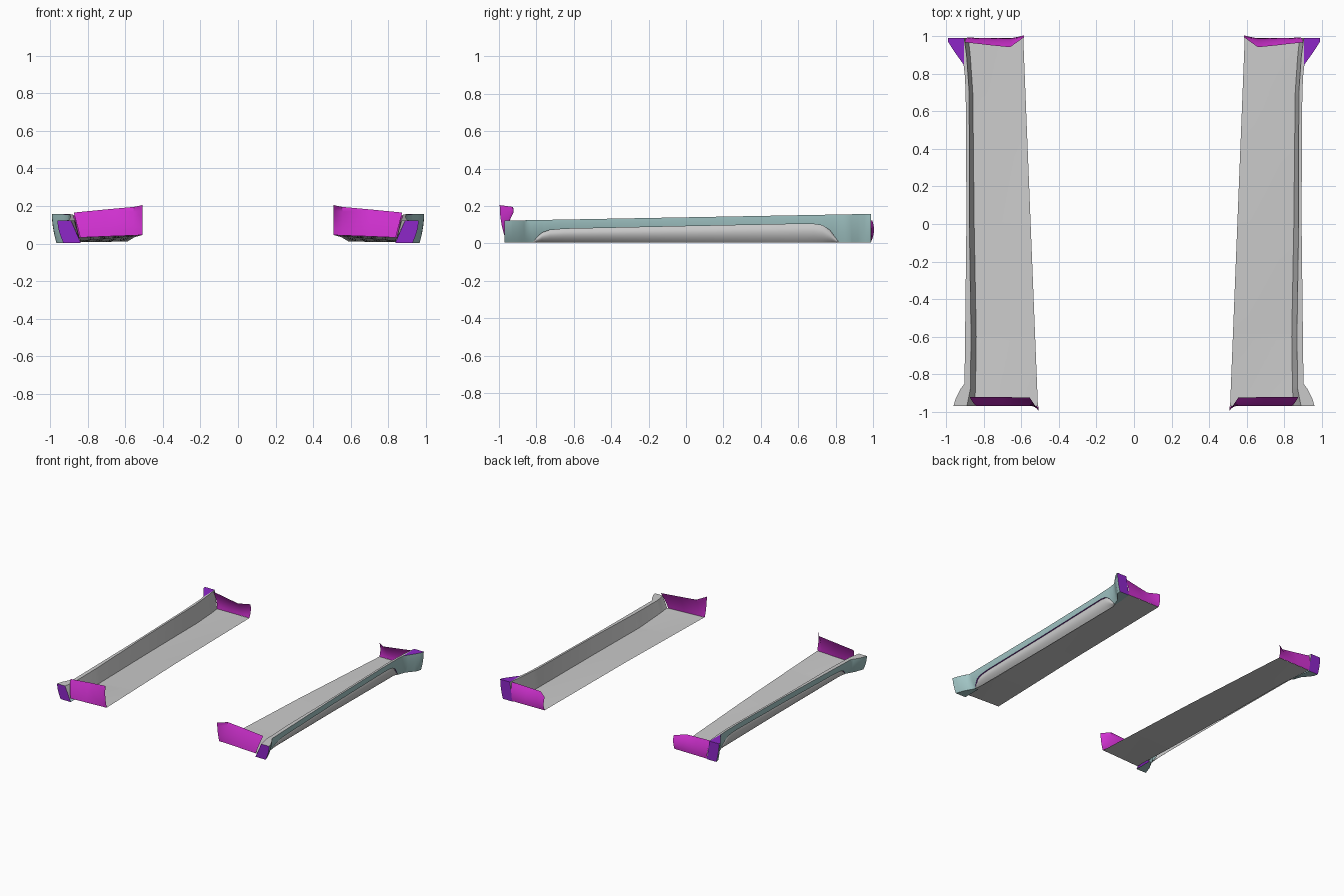
import bpy, bmesh

if "Cube" in bpy.data.objects:
    bpy.data.objects.remove(bpy.data.objects["Cube"])

def mat(name, c):
    m = bpy.data.materials.new(name)
    m.diffuse_color = (*c, 1)
    m.use_nodes = True
    m.node_tree.nodes["Principled BSDF"].inputs["Base Color"].default_value = m.diffuse_color
    return m

TEAL = mat("teal", (0.36, 0.56, 0.56))
MAGENTA = mat("magenta", (0.62, 0.03, 0.62))
VIOLET = mat("violet", (0.27, 0.02, 0.58))

def lerp(pts, y):
    """Piecewise linear value from (y, value) pairs."""
    if y <= pts[0][0]:
        return pts[0][1]
    for (a, va), (b, vb) in zip(pts, pts[1:]):
        if y <= b:
            return va + (vb - va) * (y - a) / (b - a)
    return pts[-1][1]

def loft(name, rows, material=None, flip=False, angle=35):
    """Skin a grid of points and mirror it to the other side of the car."""
    bm = bmesh.new()
    g = [[bm.verts.new(p) for p in r] for r in rows]
    for a, b in zip(g, g[1:]):
        for i in range(len(a) - 1):
            q = [a[i], a[i + 1], b[i + 1], b[i]]
            bm.faces.new(q[::-1] if flip else q)
    bmesh.ops.remove_doubles(bm, verts=bm.verts, dist=0.0003)
    me = bpy.data.meshes.new(name)
    bm.to_mesh(me)
    bm.free()
    ob = bpy.data.objects.new(name, me)
    bpy.context.collection.objects.link(ob)
    if material:
        me.materials.append(material)
    ob.modifiers.new("Mirror", 'MIRROR').use_axis = (True, False, False)
    bpy.ops.object.select_all(action='DESELECT')
    ob.select_set(True)
    bpy.context.view_layer.objects.active = ob
    bpy.ops.object.shade_smooth_by_angle(angle=angle * 0.01745)
    return ob

# Guide curves along the length
Y0, Y1, BASE = -0.97, 0.99, 0.004
TOP_X = [(-0.97, .962), (-.93, .95), (-.88, .925), (-.85, .903), (-.6, .9), (0, .893),
         (.6, .895), (.78, .9), (.85, .908), (.88, .93), (.93, .965), (.97, .99), (.99, .992)]
BOT_X = [(-.97, .93), (-.9, .905), (-.83, .865), (0, .865), (.8, .872), (.88, .9), (.95, .96), (.99, .968)]
RECESS = [(-.82, BASE), (-.8, .03), (-.77, .058), (-.73, .071), (-.65, .078), (0, .092), (.6, .104),
          (.68, .104), (.73, .096), (.77, .07), (.8, .03), (.82, BASE)]
IN_BOT = [(-.97, .838), (-.6, .838), (0, .85), (.7, .858), (.9, .872), (.99, .882)]
IN_TOP = [(-.97, .89), (-.88, .872), (-.6, .868), (0, .877), (.7, .878), (.9, .892), (.99, .905)]
FLOOR_IN = [(-.97, .045), (0, .034), (.99, .01)]
FLOOR_OUT = [(-.97, .032), (-.6, .014), (.99, .008)]

def top_z(y):
    return 0.122 + 0.036 * (y - Y0) / (Y1 - Y0)

def skin_x(y, z):
    u = (z - BASE) / (top_z(y) - BASE)
    b = lerp(BOT_X, y)
    return b + (lerp(TOP_X, y) - b) * (1 - (1 - u) ** 1.8)

def inner_x(y, z):
    u = (z - BASE) / (top_z(y) - BASE)
    return lerp(IN_BOT, y) + (lerp(IN_TOP, y) - lerp(IN_BOT, y)) * u

def ledge_x(y):
    return min(lerp(TOP_X, y), 0.905)

ys = sorted({round(Y0 + (Y1 - Y0) * i / 56, 3) for i in range(57)} |
            {p[0] for c in (TOP_X, RECESS) for p in c})
mid = [y for y in ys if -.82 <= y <= .82]
ends = {"front": [y for y in ys if y <= -.82], "rear": [y for y in ys if y >= .82]}

# Outer painted skin above and around the recess
loft("outer_skin", [[(skin_x(y, z), y, z) for z in
     [lerp(RECESS, y) + (top_z(y) - lerp(RECESS, y)) * k / 8 for k in range(9)]] for y in ys], TEAL, flip=True)

# Recess step and the bulged lower panel inside it
def panel_point(y, k):
    r = lerp(RECESS, y)
    u = k / 10
    z = BASE + (r - BASE) * u
    depth = 0.010 * min(1, (r - BASE) / 0.04)
    bulge = 0.014 * 4 * u * (1 - u) if u < 0.75 else 0.0105 * (1 - u) / 0.25
    return (skin_x(y, z) - depth + bulge * depth / 0.010, y, z)

loft("recess_step", [[panel_point(y, 10), (skin_x(y, lerp(RECESS, y)), y, lerp(RECESS, y))] for y in mid],
     VIOLET, flip=True)
loft("lower_panel", [[panel_point(y, k) for k in range(11)] for y in mid], flip=True)

# Inner wall, top ledge and floor
loft("inner_wall", [[(inner_x(y, z), y, z) for z in
     (lerp(FLOOR_OUT, y), top_z(y) * .6, top_z(y))] for y in ys])
loft("top_ledge", [[(lerp(IN_TOP, y), y, top_z(y)), (ledge_x(y), y, top_z(y))] for y in ys], flip=True)

def floor_point(y, k):
    t = k / 4
    xi = 0.512 + 0.078 * (y - Y0) / (Y1 - Y0)
    zi, zo = lerp(FLOOR_IN, y), lerp(FLOOR_OUT, y)
    xo = inner_x(y, zo)
    return (xi + (xo - xi) * t, y, zi + (zo - zi) * t)

loft("floor", [[floor_point(y, k) for k in range(5)] for y in ys], flip=True)

# Flared ends: lid, underside and closing face
for side, yy in ends.items():
    loft(side + "_flare_lid", [[(ledge_x(y), y, top_z(y)), (lerp(TOP_X, y), y, top_z(y))] for y in yy],
         VIOLET if side == "rear" else None, flip=True)
    loft(side + "_flare_underside", [[(lerp(IN_BOT, y), y, BASE), (lerp(BOT_X, y), y, BASE)] for y in yy], TEAL)
    y = Y0 if side == "front" else Y1
    zs = [BASE + (top_z(y) - BASE) * k / 8 for k in range(9)]
    loft(side + "_flare_cap", [[(inner_x(y, z), y, z), (skin_x(y, z), y, z)] for z in zs], VIOLET,
         flip=(side == "rear"))

# Curved wheel-arch panels: bottom edge and top edge joined with a slight bow
def arch(name, bottom, top, bow, flip):
    rows = []
    for k in range(7):
        t = k / 6
        rows.append([(b[0] + (a[0] - b[0]) * t,
                      b[1] + (a[1] - b[1]) * t + bow * 4 * t * (1 - t),
                      b[2] + (a[2] - b[2]) * t) for b, a in zip(bottom, top)])
    loft(name, rows, MAGENTA, flip, 50)

arch("front_arch_panel",
     [(.51, -.972, .045), (.56, -.97, .043), (.70, -.97, .038), (.84, -.97, .032)],
     [(.508, -.996, .205), (.555, -.925, .195), (.70, -.922, .182), (.875, -.922, .165)], -0.006, False)
arch("rear_arch_panel",
     [(.59, .99, .01), (.66, .99, .01), (.77, .99, .009), (.882, .99, .008)],
     [(.585, .996, .122), (.66, .942, .130), (.77, .953, .140), (.902, .968, .152)], 0.012, True)
